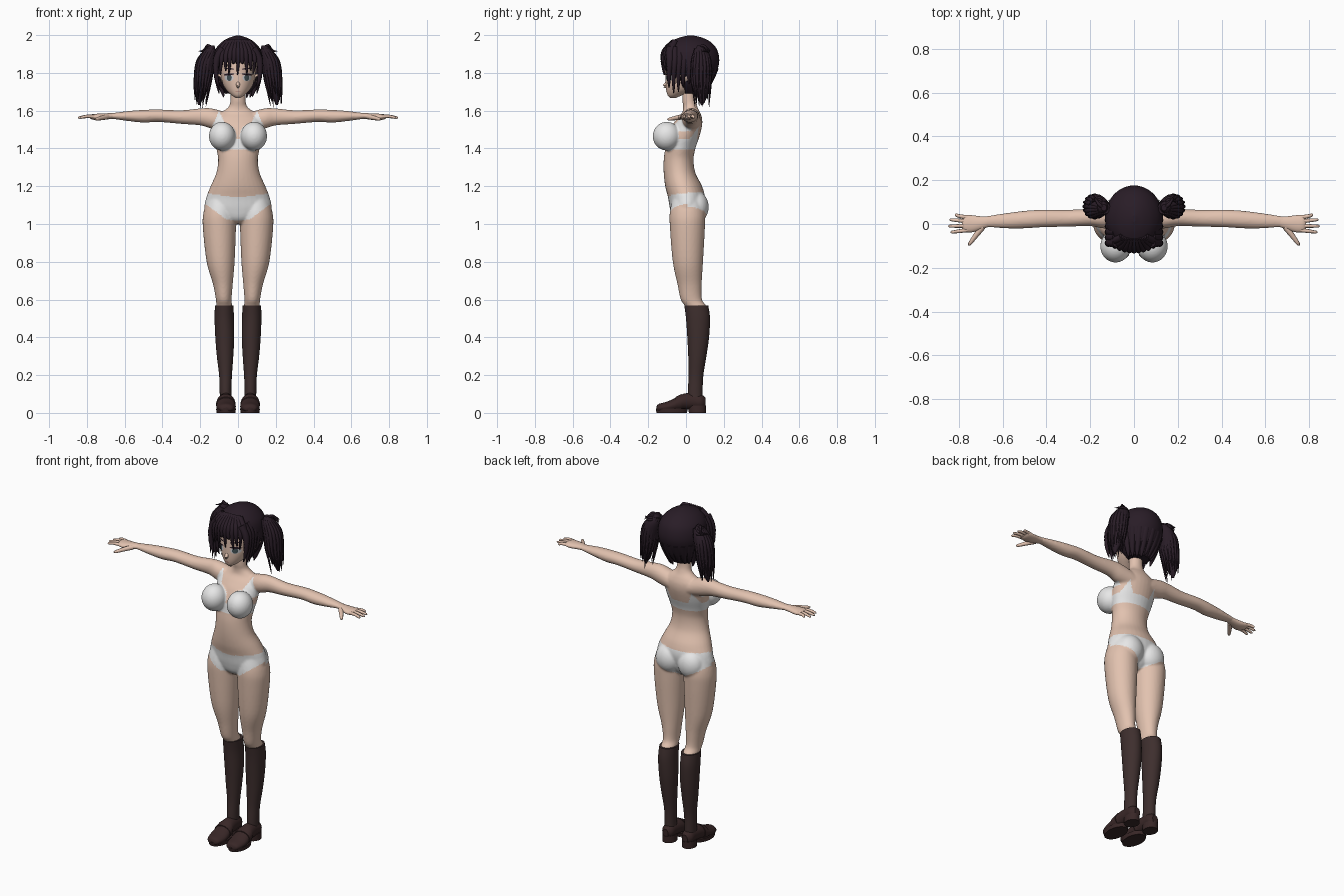
import bpy, bmesh, math, random
from mathutils import Vector, Matrix
from mathutils.bvhtree import BVHTree

random.seed(4)
if "Cube" in bpy.data.objects:
    bpy.data.objects.remove(bpy.data.objects["Cube"])


def material(name, rgb):
    m = bpy.data.materials.new(name)
    m.use_nodes = True
    m.diffuse_color = (*rgb, 1)
    b = m.node_tree.nodes["Principled BSDF"]
    b.inputs["Base Color"].default_value = (*rgb, 1)
    b.inputs["Roughness"].default_value = 0.8
    return m


SKIN = material("skin", (.76, .54, .43))
CLOTH = material("white cloth", (.80, .80, .80))
HAIR = material("dark plum hair", (.022, .012, .02))
SOCK = material("dark brown sock", (.048, .028, .027))
SHOE = material("brown leather", (.04, .02, .02))
EYE = material("eye white", (.62, .62, .65))
IRIS = material("grey teal iris", (.06, .09, .10))
LIP = material("rose lip", (.45, .20, .17))


def spline(keys, steps=6):
    """Catmull-Rom through tuples of numbers."""
    k = [Vector(p) for p in keys]
    out = []
    for i in range(len(k) - 1):
        a, b, c, d = k[max(i - 1, 0)], k[i], k[i + 1], k[min(i + 2, len(k) - 1)]
        for j in range(steps):
            t = j / steps
            out.append(b + (c - a) * (t / 2) + (a * 2 - b * 5 + c * 4 - d) * (t * t / 2)
                       + (b * 3 - a - c * 3 + d) * (t ** 3 / 2))
    return out + [k[-1]]


def skin_rings(bm, rings):
    rows = [[bm.verts.new(p) for p in r] for r in rings]
    n = len(rows[0])
    for a, b in zip(rows, rows[1:]):
        for i in range(n):
            bm.faces.new((a[i], a[(i + 1) % n], b[(i + 1) % n], b[i]))
    bm.faces.new(rows[0])
    bm.faces.new(rows[-1])


def loft(bm, axis, keys, side=1, n=32, steps=6):
    """Ellipse rings along an axis; each key is position, then low and high of both other axes."""
    order = {"x": (0, 1, 2), "y": (1, 0, 2), "z": (2, 0, 1)}[axis]
    rings = []
    for t, a0, a1, b0, b1 in spline(keys, steps):
        ring = []
        for i in range(n):
            w = math.tau * i / n
            p = [0, 0, 0]
            p[order[0]] = t
            p[order[1]] = (a0 + a1) / 2 + (a1 - a0) / 2 * math.cos(w)
            p[order[2]] = (b0 + b1) / 2 + (b1 - b0) / 2 * math.sin(w)
            ring.append((p[0] * side, p[1], p[2]))
        rings.append(ring)
    skin_rings(bm, rings)


def strand(bm, points, radius, side=1, tip=.1, n=8, round_end=False):
    """Tapered tube through points."""
    path = spline(points, 5)
    rings = []
    for i, p in enumerate(path):
        d = path[min(i + 1, len(path) - 1)] - path[max(i - 1, 0)]
        q = d.to_track_quat("Z", "Y")
        t = i / (len(path) - 1)
        r = radius * (1 - (1 - tip) * t ** 2)
        if round_end and i == len(path) - 1:
            r *= .4
        ring = [p + q @ Vector((r * math.cos(math.tau * j / n), r * math.sin(math.tau * j / n), 0))
                for j in range(n)]
        rings.append([(v.x * side, v.y, v.z) for v in ring])
    skin_rings(bm, rings)


def ball(bm, centre, size, side=1):
    c = Vector((centre[0] * side, centre[1], centre[2]))
    bmesh.ops.create_uvsphere(bm, u_segments=32, v_segments=20, radius=1,
                              matrix=Matrix.Translation(c) @ Matrix.Diagonal((*size, 1)))


def finish(name, bm, *mats):
    bmesh.ops.recalc_face_normals(bm, faces=bm.faces)
    for f in bm.faces:
        f.smooth = len(f.verts) < 5
    me = bpy.data.meshes.new(name)
    bm.to_mesh(me)
    bm.free()
    for m in mats:
        me.materials.append(m)
    ob = bpy.data.objects.new(name, me)
    bpy.context.collection.objects.link(ob)
    return ob


# Body: overlapping forms fused into one skin
BUST, BUST_SIZE = (.084, -.102, 1.465), (.07, .074, .076)
bm = bmesh.new()
loft(bm, "z", [(z, -w, w, f, b) for z, w, f, b in (
    (1.0, .05, -.04, .04), (1.03, .12, -.07, .07), (1.08, .175, -.085, .09), (1.14, .168, -.095, .1),
    (1.2, .145, -.11, .085), (1.27, .115, -.118, .05), (1.34, .105, -.118, .04), (1.4, .115, -.11, .05),
    (1.46, .127, -.1, .07), (1.52, .13, -.075, .085), (1.56, .125, -.045, .085),
    (1.59, .09, -.02, .075), (1.62, .05, -.015, .06), (1.66, .04, -.02, .05), (1.74, .04, -.02, .05))])
for s in (1, -1):
    loft(bm, "z", ((1.14, .02, .16, -.07, .08), (1.06, .013, .183, -.086, .1), (.98, .011, .186, -.085, .1),
                   (.8, .018, .166, -.07, .09), (.68, .028, .132, -.045, .083), (.6, .034, .117, -.028, .085),
                   (.56, .031, .115, -.003, .11), (.5, .033, .11, .01, .11)), s)
    loft(bm, "x", ((.06, -.02, .08, 1.49, 1.59), (.14, -.02, .075, 1.505, 1.612), (.2, -.01, .07, 1.522, 1.612),
                   (.3, -.012, .065, 1.53, 1.602), (.42, -.015, .065, 1.54, 1.606), (.5, -.02, .06, 1.537, 1.604),
                   (.58, -.02, .05, 1.545, 1.598), (.66, -.015, .038, 1.556, 1.588), (.7, -.015, .03, 1.56, 1.585)), s)
    ball(bm, BUST, BUST_SIZE, s)
    ball(bm, (.073, .055, 1.09), (.078, .065, .083), s)
body = finish("body", bm, SKIN, CLOTH)
rm = body.modifiers.new("fuse", "REMESH")
rm.mode, rm.voxel_size, rm.use_smooth_shade = "VOXEL", .006, True
sm = body.modifiers.new("soften", "SMOOTH")
sm.factor, sm.iterations = .5, 5
bpy.context.view_layer.update()
fused = bpy.data.meshes.new_from_object(body.evaluated_get(bpy.context.evaluated_depsgraph_get()))
body.modifiers.clear()
body.data = fused
fused.materials.clear()
fused.materials.append(SKIN)
fused.materials.append(CLOTH)


def clothed(p):
    x, y, z = abs(p.x), p.y, p.z
    if z < 1.3:
        if y < .01:
            return 1.02 + max(0, .72 * (x - .055)) < z < 1.14 + .13 * x
        return 1.0 + .52 * x < z < 1.168
    d = Vector((x, y, z)) - Vector(BUST)
    cup = sum((d[i] / BUST_SIZE[i]) ** 2 for i in range(3)) < 1.15 and y < -.04
    strap = y < .03 and 1.49 < z < 1.595 and abs(x - .1) < .045 * (1.6 - z) / .1
    peak = .07 * max(0, 1 - abs(x - .085) / .03) if y > 0 else 0
    return cup or strap or 1.395 < z < 1.45 + peak


for f in fused.polygons:
    f.use_smooth = True
    f.material_index = int(clothed(f.center))

# Hands, socks and shoes
for s, label in ((1, "left"), (-1, "right")):
    bm = bmesh.new()
    loft(bm, "x", ((.66, -.012, .034, 1.558, 1.587), (.7, -.026, .035, 1.553, 1.586), (.74, -.038, .04, 1.55, 1.584),
                   (.77, -.036, .041, 1.553, 1.582), (.785, -.025, .032, 1.56, 1.575)), s, 20)
    for y0, x1, y1 in ((-.028, .837, -.038), (-.008, .848, -.01), (.012, .842, .02), (.03, .815, .044)):
        strand(bm, ((.76, y0, 1.569), (.8, (y0 + y1) / 2, 1.57), (x1, y1, 1.562)), .0095, s, .6, round_end=True)
    strand(bm, ((.69, -.012, 1.568), (.72, -.05, 1.562), (.755, -.098, 1.553)), .014, s, .45, round_end=True)
    finish(label + "_hand", bm, SKIN)

    bm = bmesh.new()
    loft(bm, "z", ((.568, .023, .122, -.009, .118), (.5, .022, .124, .0, .127), (.4, .02, .12, .007, .122),
                   (.3, .025, .112, .012, .108), (.2, .032, .1, .014, .092), (.12, .035, .097, .01, .088),
                   (.05, .035, .096, .01, .088)), s)
    finish(label + "_sock", bm, SOCK)

    bm = bmesh.new()
    loft(bm, "y", ((-.157, .045, .075, .012, .03), (-.145, .025, .1, .005, .047), (-.1, .012, .114, .004, .06),
                   (-.05, .015, .113, .008, .082), (-.01, .022, .107, .018, .102), (.04, .027, .102, .018, .105),
                   (.08, .03, .1, .018, .098), (.104, .045, .082, .03, .08)), s)
    loft(bm, "y", ((-.055, .012, .117, .006, .084), (-.025, .016, .113, .01, .1)), s)
    loft(bm, "z", ((0, .014, .113, -.156, .005), (.022, .011, .116, -.16, .01)), s)
    loft(bm, "z", ((0, .026, .104, .015, .106), (.04, .028, .102, .01, .107)), s)
    finish(label + "_shoe", bm, SHOE)

# Head with nose and ears
bm = bmesh.new()
loft(bm, "z", [(z, -w, w, f, b) for z, w, f, b in (
    (1.668, .012, -.085, -.05), (1.682, .034, -.097, -.02), (1.71, .062, -.105, .05), (1.75, .083, -.108, .1),
    (1.8, .094, -.108, .13), (1.86, .098, -.106, .145), (1.92, .085, -.085, .13), (1.965, .04, -.03, .07))])
face = BVHTree.FromBMesh(bm)
strand(bm, ((0, -.09, 1.765), (0, -.1, 1.745), (0, -.113, 1.732), (0, -.102, 1.725)), .012, 1, .5)
for s in (1, -1):
    strand(bm, ((.08, .0, 1.765), (.105, .015, 1.78), (.125, .035, 1.805)), .022, s, .1)
finish("head", bm, SKIN)


# Painted face features: thin plates that follow the face
def plate(name, mat, cx, cz, rx, rz, lift, tilt=0):
    bm = bmesh.new()
    rings = 4
    for r in range(rings):
        for i in range(20):
            quad = []
            for a, b in ((r, i), (r + 1, i), (r + 1, i + 1), (r, i + 1)):
                w = math.tau * b / 20
                dx = rx * a / rings * math.cos(w)
                x, z = cx + dx, cz + rz * a / rings * math.sin(w) + tilt * dx
                hit = face.ray_cast(Vector((x, -1, z)), Vector((0, 1, 0)))[0]
                quad.append(bm.verts.new((x, (hit.y if hit else -.06) - lift, z)))
            bm.faces.new(quad)
    bmesh.ops.remove_doubles(bm, verts=bm.verts, dist=.00005)
    finish(name, bm, mat)


for s, label in ((1, "left"), (-1, "right")):
    plate(label + "_eye", EYE, .047 * s, 1.774, .024, .018, .002)
    plate(label + "_iris", IRIS, .046 * s, 1.774, .013, .017, .003)
    plate(label + "_upper_lash", HAIR, .048 * s, 1.792, .027, .0055, .004, -.1 * s)
    plate(label + "_brow", HAIR, .044 * s, 1.822, .024, .004, .003, .1 * s)
plate("mouth", LIP, 0, 1.7, .014, .0025, .002)

# Hair cap, open over the face
bm = bmesh.new()
loft(bm, "z", [(z, -w, w, f, b) for z, w, f, b in (
    (1.69, .06, -.01, .09), (1.74, .1, -.06, .128), (1.8, .122, -.1, .16), (1.86, .132, -.117, .176),
    (1.92, .121, -.114, .166), (1.96, .09, -.088, .135), (1.985, .05, -.04, .09), (1.998, .008, .01, .04))], 1, 40)
opening = [f for f in bm.faces if f.calc_center_median().y < -.03 and f.calc_center_median().z < 1.875]
bmesh.ops.delete(bm, geom=opening, context="FACES")
finish("hair_cap", bm, HAIR)

# Fringe, side locks and nape locks
bm = bmesh.new()
for i in range(11):
    x = (i - 5) * .021
    back = abs(x) ** 2 * 3
    drop = 1.855 if i in (4, 6) else 1.81 - .02 * (i % 2)
    strand(bm, ((x * .5, -.06, 1.965), (x * .9, -.112 + back, 1.915), (x * 1.05, -.123 + back, 1.86),
                (x + random.uniform(-.01, .01), -.116 + back, drop)), .018, 1, .12)
for s in (1, -1):
    for y, low in ((-.085, 1.72), (-.06, 1.69), (-.035, 1.7), (-.01, 1.72), (.02, 1.74)):
        strand(bm, ((.08, y, 1.93), (.112, y, 1.87), (.116, y - .005, 1.79), (.1, y - .005, low)), .022, s, .08)
for i in range(9):
    w = math.radians(20 + i * 17.5)
    cx, sy = math.cos(w), math.sin(w)
    strand(bm, ((.115 * cx, .02 + .13 * sy, 1.83), (.1 * cx, .02 + .1 * sy, 1.75),
                (.08 * cx, .02 + .07 * sy, 1.675 + random.uniform(-.01, .02))), .024, 1, .08)
finish("hair_locks", bm, HAIR)

# Twin tails with loose strands
for s, label in ((1, "left"), (-1, "right")):
    bm = bmesh.new()
    loft(bm, "z", ((1.945, .125, .15, .06, .09), (1.9, .115, .195, .035, .125), (1.83, .125, .226, .025, .135),
                   (1.75, .145, .23, .035, .13), (1.68, .178, .223, .055, .115), (1.63, .2, .212, .08, .09)), s, 20)
    for i in range(16):
        w = math.tau * i / 16
        cx, sy = math.cos(w), math.sin(w)
        strand(bm, ((.14 + .02 * cx, .075 + .02 * sy, 1.925), (.172 + .04 * cx, .08 + .045 * sy, 1.86),
                    (.186 + .042 * cx, .08 + .05 * sy, 1.76),
                    (.2 + .03 * cx, .085 + .04 * sy, random.uniform(1.61, 1.69))), .013, s, .08, 6)
    for i in range(4):
        strand(bm, ((.13, .07, 1.92), (.16, .09 + .01 * i, 1.945 - .01 * i),
                    (.185 + .008 * i, .13 - .015 * i, 1.915)), .01, s, .1, 6)
    finish(label + "_twin_tail", bm, HAIR)
